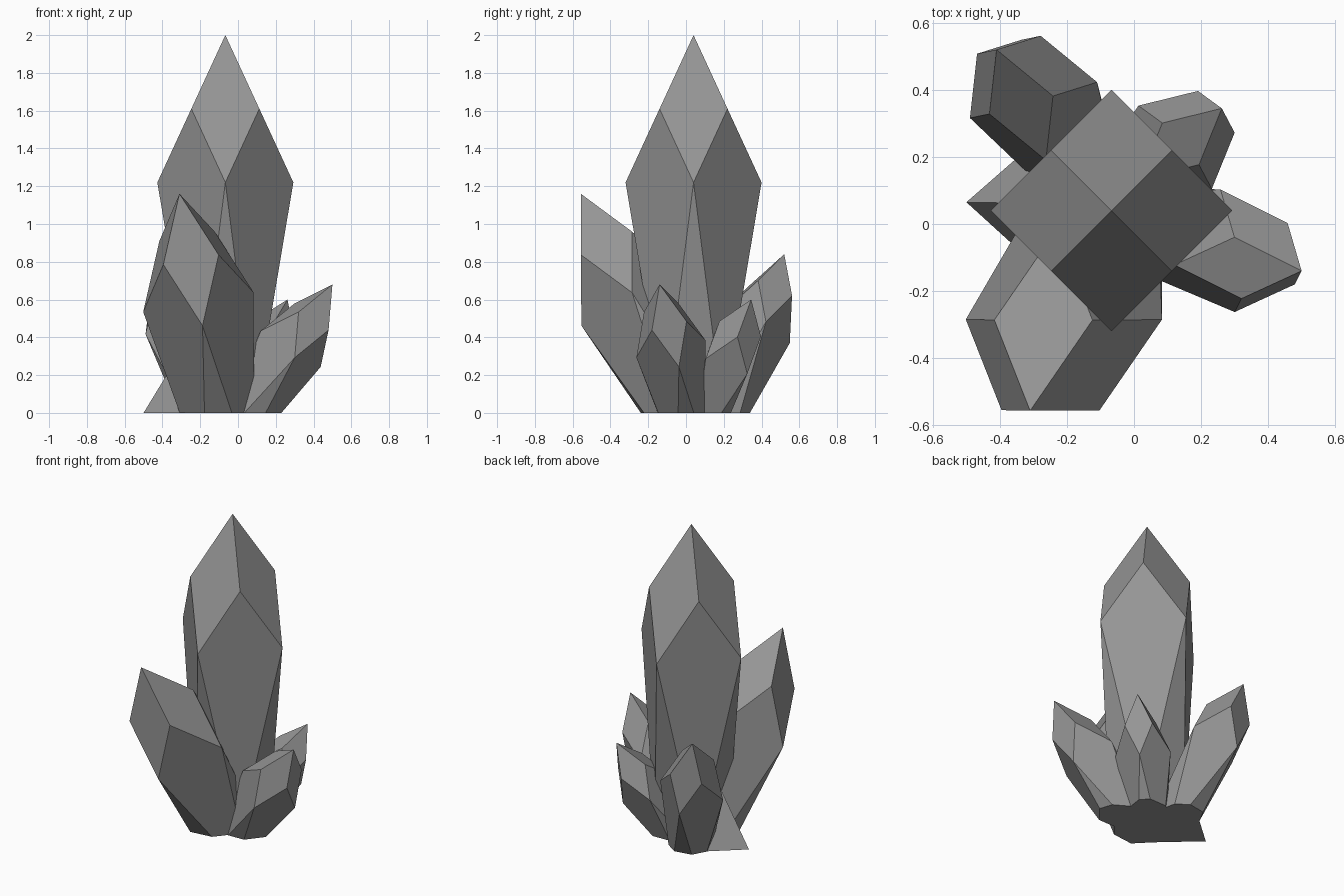
import bpy
import bmesh
from mathutils import Vector, Matrix

cube = bpy.data.objects.get("Cube")
if cube:
    bpy.data.objects.remove(cube, do_unlink=True)

# Single stone colour
stone = bpy.data.materials.new("grey_stone")
stone.use_nodes = True
colour = (0.3, 0.3, 0.3, 1)
stone.diffuse_color = colour
stone.node_tree.nodes["Principled BSDF"].inputs["Base Color"].default_value = colour

CORNERS = [(1, 1), (-1, 1), (-1, -1), (1, -1)]


def finish(name, bm):
    """Cut the shape off at the ground, close it and add it to the scene."""
    if min(v.co.z for v in bm.verts) < -0.001:
        geom = bm.verts[:] + bm.edges[:] + bm.faces[:]
        bmesh.ops.bisect_plane(bm, geom=geom, plane_co=(0, 0, 0),
                               plane_no=(0, 0, -1), clear_outer=True)
        bmesh.ops.holes_fill(bm, edges=[e for e in bm.edges if e.is_boundary])
    bmesh.ops.recalc_face_normals(bm, faces=bm.faces)
    mesh = bpy.data.meshes.new(name)
    bm.to_mesh(mesh)
    bm.free()
    mesh.materials.append(stone)
    bpy.context.collection.objects.link(bpy.data.objects.new(name, mesh))


def crystal(name, tip, scale, axis, side):
    """Four kite tip faces, four long faces and four corner wedges.
    axis points from the base to the tip, side sets the roll."""
    z = Vector(axis).normalized()
    x = Vector(side)
    x = (x - z * x.dot(z)).normalized()
    y = z.cross(x)
    frame = Matrix((x, y, z)).transposed() * scale

    def point(px, py, drop):
        return bm.verts.new(Vector(tip) + frame @ Vector((px, py, -drop)))

    bm = bmesh.new()
    top = point(0, 0, 0)
    shoulder = [point(0.18 * i, 0.18 * j, 0.39) for i, j in CORNERS]
    base = [point(0.155 * i, 0.155 * j, 2) for i, j in CORNERS]
    waist = []
    for k in range(4):
        (i, j), (m, n) = CORNERS[k], CORNERS[(k + 1) % 4]
        waist.append(point(0.18 * (i + m), 0.18 * (j + n), 0.78))
    for k in range(4):
        n = (k + 1) % 4
        bm.faces.new((top, shoulder[k], waist[k], shoulder[n]))
        bm.faces.new((shoulder[k], waist[k - 1], base[k], waist[k]))
        bm.faces.new((waist[k], base[k], base[n]))
    bm.faces.new(base)
    finish(name, bm)


# Crystals: tip, scale, axis, roll
crystal("main_crystal", (-0.067, 0.04, 2), 1, (0, 0, 1), (1, 0, 0))
crystal("front_crystal", (-0.31, -0.557, 1.16), 0.825,
        (-0.05, -0.135, 0.285), (0.145, 0, 0.025))
crystal("back_crystal", (-0.41, 0.52, 0.84), 0.555,
        (-0.055, 0.075, 0.195), (0.0925, 0.03, 0.025))
crystal("left_crystal", (0.5, -0.14, 0.68), 0.527,
        (0.11, -0.03, 0.17), (0.009, -0.09, -0.025))
crystal("small_back_crystal", (0.262, 0.345, 0.6), 0.46,
        (0.072, 0.06, 0.16), (-0.046, 0.06, 0.01))

# Low spur at the foot
bm = bmesh.new()
peak = bm.verts.new((-0.22, 0.06, 0.46))
foot = [bm.verts.new((x, y, 0)) for x, y in
        [(-0.5, 0.065), (-0.22, -0.19), (0.06, 0.06), (-0.22, 0.31)]]
for k in range(4):
    bm.faces.new((foot[k - 1], foot[k], peak))
bm.faces.new(foot)
finish("foot_spur", bm)
